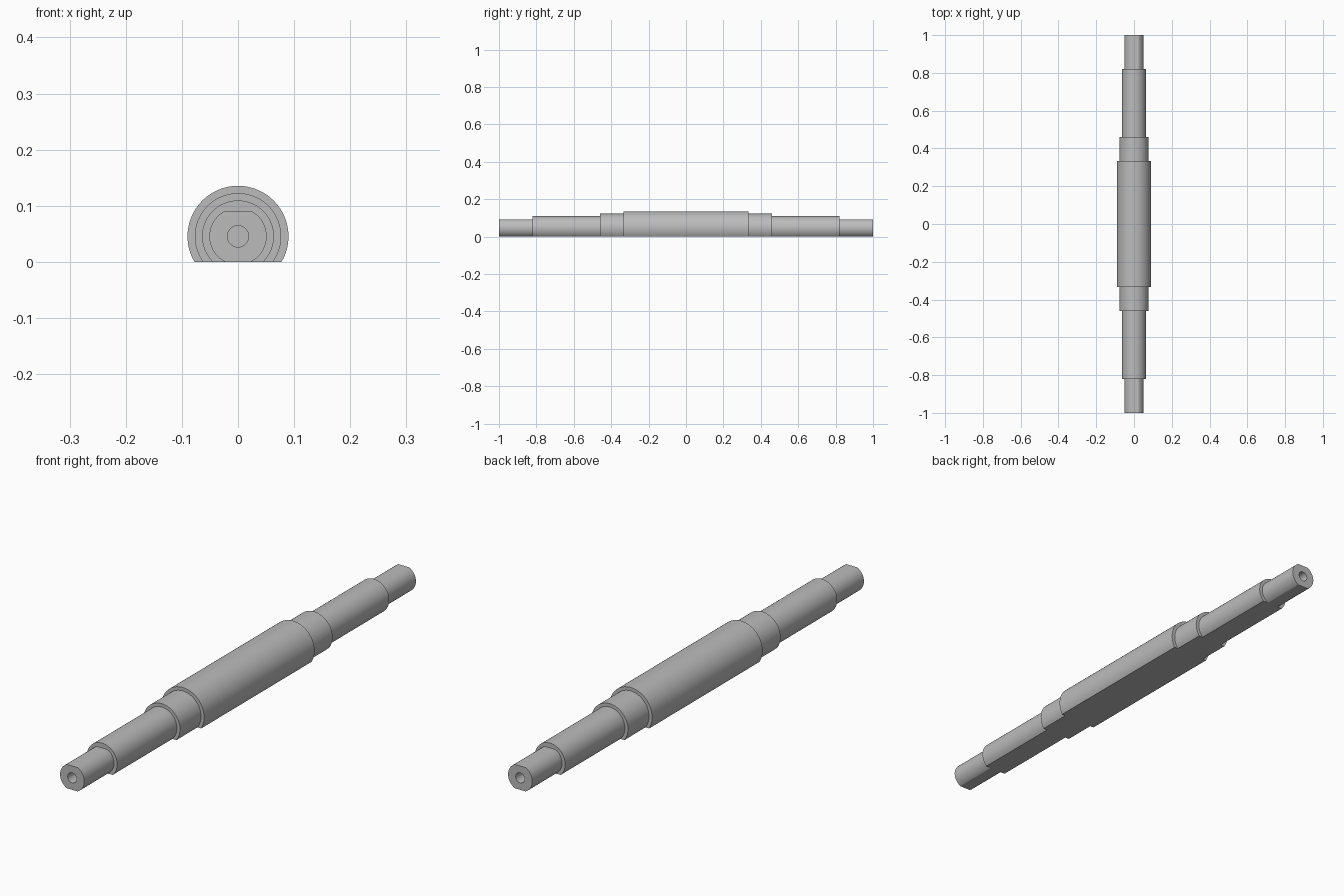
import bpy
import bmesh
from math import tau, radians
from mathutils import Matrix, Vector

cube = bpy.data.objects.get("Cube")
if cube:
    bpy.data.objects.remove(cube, do_unlink=True)

AXIS_Z = 0.0455      # height of the shaft axis above the flat underside
SHOULDER = 0.82      # where the flattened ends begin

steel = bpy.data.materials.new("grey_steel")
steel.use_nodes = True
grey = (0.5, 0.5, 0.5, 1)
steel.diffuse_color = grey
steel.node_tree.nodes["Principled BSDF"].inputs["Base Color"].default_value = grey


def add_object(name, bm):
    mesh = bpy.data.meshes.new(name)
    bm.to_mesh(mesh)
    bm.free()
    obj = bpy.data.objects.new(name, mesh)
    bpy.context.collection.objects.link(obj)
    mesh.materials.append(steel)
    return obj


def add_box(name, center, size):
    bm = bmesh.new()
    bmesh.ops.create_cube(bm, size=1, matrix=Matrix.LocRecScale(center, None, size)
                          if hasattr(Matrix, "LocRecScale")
                          else Matrix.LocRotScale(Vector(center), None, Vector(size)))
    return add_object(name, bm)


# Stepped shaft: half profile (radius, y) from blind centre hole to the middle
half = [(0, 0.88), (0.019, 0.88), (0.019, 1), (0.051, 1), (0.051, SHOULDER),
        (0.064, SHOULDER), (0.064, 0.46), (0.077, 0.46), (0.077, 0.333), (0.09, 0.333)]
profile = half + [(r, -y) for r, y in reversed(half)]
bm = bmesh.new()
verts = [bm.verts.new((r, y, AXIS_Z)) for r, y in profile]
edges = [bm.edges.new(pair) for pair in zip(verts, verts[1:])]
bmesh.ops.spin(bm, geom=verts + edges, cent=(0, 0, AXIS_Z), axis=(0, 1, 0),
               angle=tau, steps=96)
bmesh.ops.remove_doubles(bm, verts=bm.verts, dist=0.0001)
bmesh.ops.recalc_face_normals(bm, faces=bm.faces)
shaft = add_object("stepped_shaft", bm)

# Cutters: long flat underside, and the flat on top of each end
cutters = [add_box("underside_cutter", (0, 0, -0.2), (1, 3, 0.4))]
for side, label in ((1, "back"), (-1, "front")):
    cutters.append(add_box(label + "_flat_cutter", (0, side * (SHOULDER + 0.2), 0.191),
                           (0.4, 0.4, 0.2)))

bpy.context.view_layer.objects.active = shaft
for cutter in cutters:
    cut = shaft.modifiers.new(cutter.name, 'BOOLEAN')
    cut.operation = 'DIFFERENCE'
    cut.solver = 'EXACT'
    cut.object = cutter
    bpy.ops.object.modifier_apply(modifier=cut.name)
    bpy.data.objects.remove(cutter, do_unlink=True)

# Smooth turned surfaces with crisp shoulders
bpy.ops.object.select_all(action='DESELECT')
shaft.select_set(True)
bpy.ops.object.shade_smooth_by_angle(angle=radians(25))
